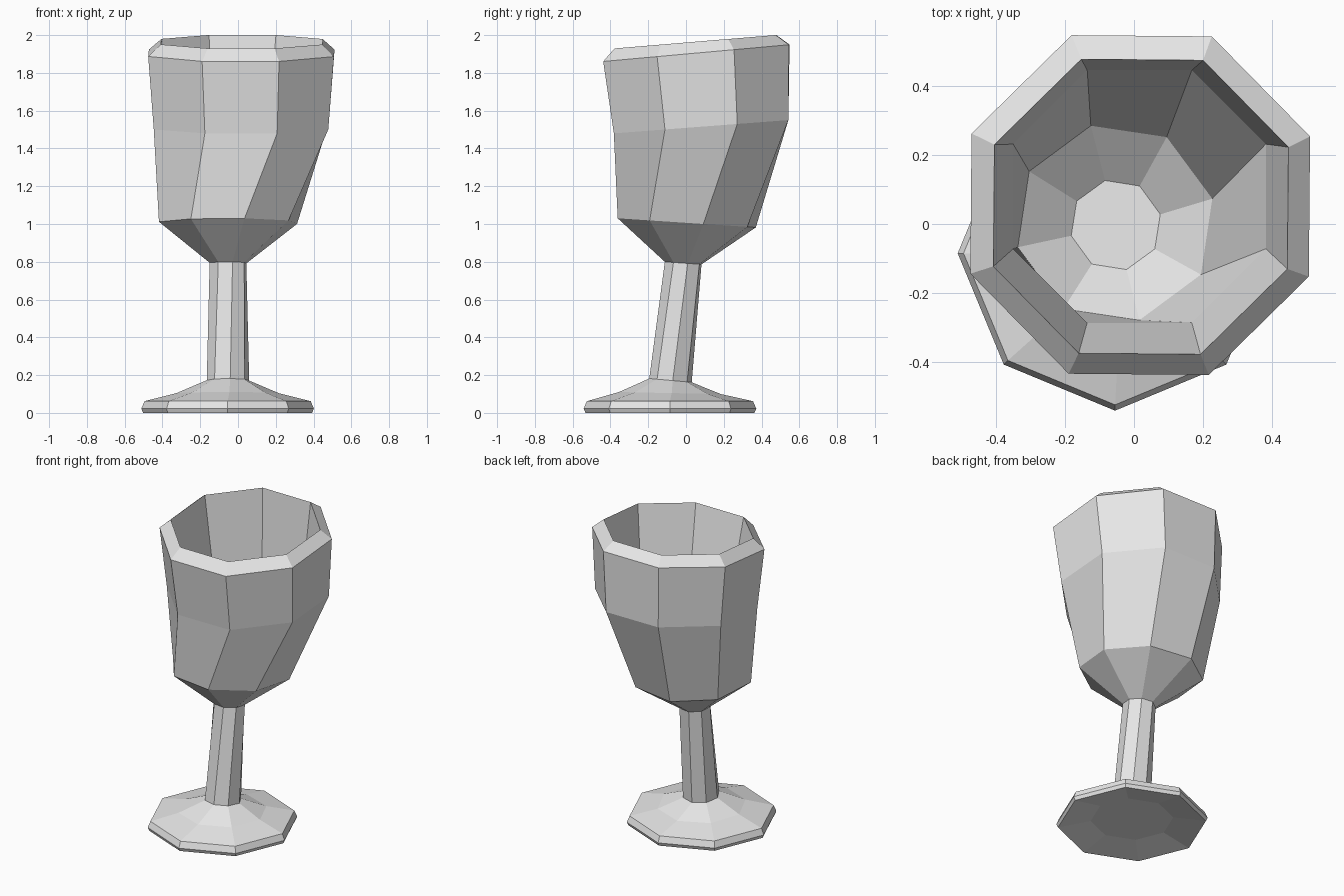
import bpy, bmesh, math

SIDES = 8

# Each ring: centre x, centre y, centre z, radius, twist in degrees, z slope along y
RINGS = [
    # hollow underside and foot
    (-0.055, -0.085, 0.035, 0.25, 0, 0.0),
    (-0.055, -0.085, 0.0, 0.447, 0, 0.0),
    (-0.055, -0.085, 0.022, 0.457, 0, 0.0),
    (-0.055, -0.085, 0.062, 0.440, 0, 0.0),
    (-0.055, -0.085, 0.105, 0.27, 2, -0.02),
    # stem
    (-0.053, -0.082, 0.172, 0.113, 6, -0.09),
    (-0.053, -0.015, 0.793, 0.100, 14, -0.07),
    # outside of the bowl
    (-0.053, 0.004, 1.006, 0.376, 13.5, -0.066),
    (0.016, 0.080, 1.515, 0.500, 22.5, 0.076),
    (0.018, 0.055, 1.905, 0.532, 22, 0.09),
    # rim
    (0.020, 0.050, 1.965, 0.462, 22, 0.083),
    # inside of the bowl
    (0.016, 0.080, 1.525, 0.397, 22.5, 0.076),
    (-0.055, 0.003, 1.055, 0.291, 14, -0.066),
    (-0.053, -0.003, 0.925, 0.133, 13.5, -0.06),
]


def add_ring(bm, cx, cy, cz, r, twist, slope):
    verts = []
    for k in range(SIDES):
        a = math.radians(twist) + 2 * math.pi * k / SIDES
        dx, dy = r * math.cos(a), r * math.sin(a)
        verts.append(bm.verts.new((cx + dx, cy + dy, cz + slope * dy)))
    return verts


# loft the goblet through its rings
bm = bmesh.new()
rings = [add_ring(bm, *ring) for ring in RINGS]
for lower, upper in zip(rings, rings[1:]):
    for k in range(SIDES):
        n = (k + 1) % SIDES
        bm.faces.new((lower[k], lower[n], upper[n], upper[k]))
bm.faces.new(rings[0][::-1])
bm.faces.new(rings[-1])
bmesh.ops.recalc_face_normals(bm, faces=bm.faces)

mesh = bpy.data.meshes.new("goblet")
bm.to_mesh(mesh)
bm.free()

# single light grey colour
grey = bpy.data.materials.new("light_grey")
grey.diffuse_color = (0.8, 0.8, 0.8, 1.0)
mesh.materials.append(grey)

goblet = bpy.data.objects.new("goblet", mesh)
bpy.context.collection.objects.link(goblet)
